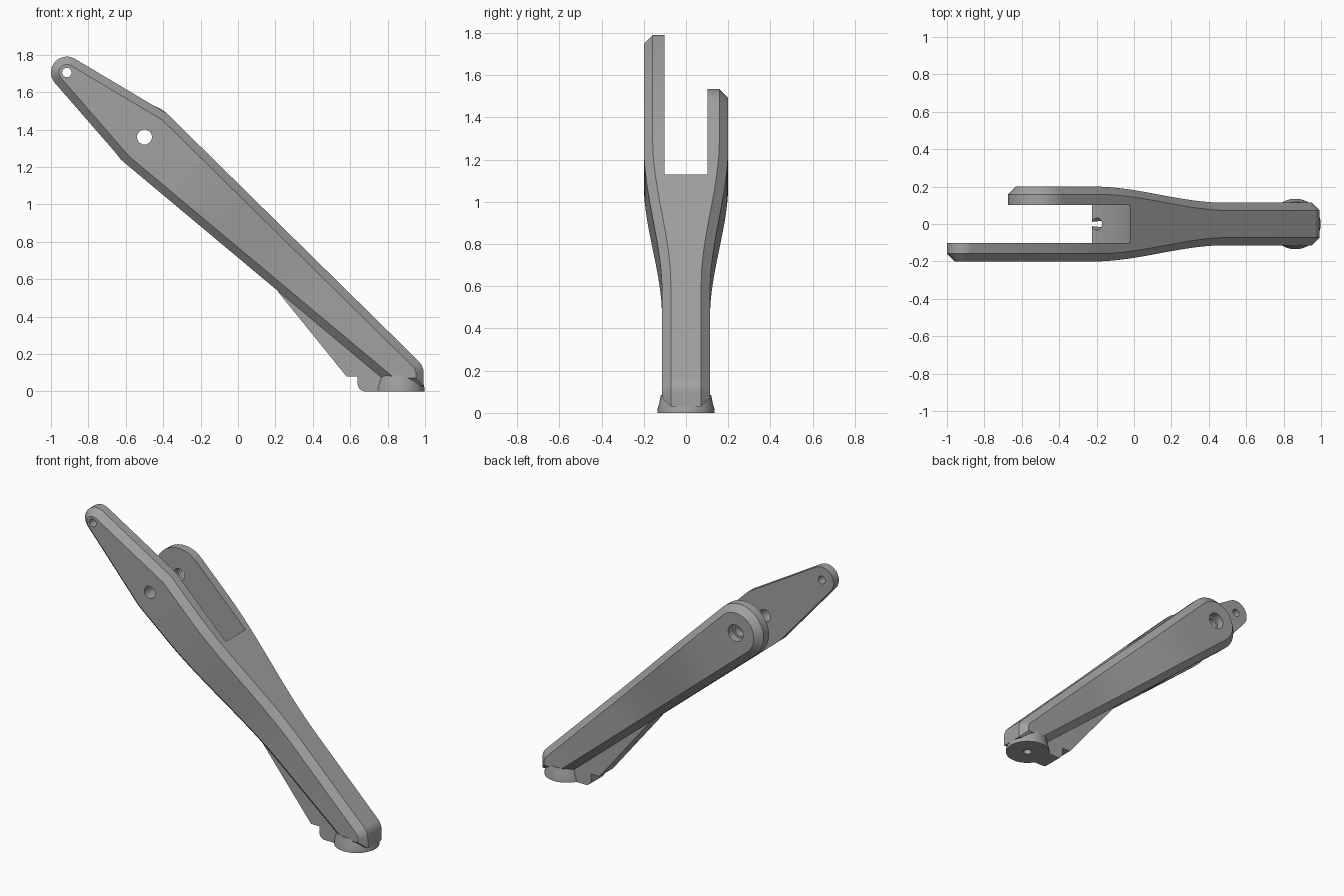
import bpy, bmesh, math
from mathutils import Vector, Matrix

if "Cube" in bpy.data.objects:
    bpy.data.objects.remove(bpy.data.objects["Cube"])

grey = bpy.data.materials.new("mid_grey")
grey.use_nodes = True
colour = (0.36, 0.36, 0.36, 1)
grey.diffuse_color = colour
grey.node_tree.nodes["Principled BSDF"].inputs["Base Color"].default_value = colour

PIVOT = Vector((-0.5, 0, 1.36))            # main pivot hole
AXIS = Vector((0.736, 0, -0.677)).normalized()
SIDE = Vector((0.677, 0, 0.736)).normalized()
CHAMFER = 0.042


def arc(cx, cz, r, a0, a1, n):
    angles = [math.radians(a0 + (a1 - a0) * i / n) for i in range(n + 1)]
    return [(cx + r * math.cos(a), cz + r * math.sin(a)) for a in angles]


def make(name, bm):
    bmesh.ops.recalc_face_normals(bm, faces=bm.faces)
    mesh = bpy.data.meshes.new(name)
    bm.to_mesh(mesh)
    bm.free()
    obj = bpy.data.objects.new(name, mesh)
    bpy.context.collection.objects.link(obj)
    mesh.materials.append(grey)
    return obj


def extrude(name, pts, y0, y1):
    bm = bmesh.new()
    face = bm.faces.new([bm.verts.new((x, y0, z)) for x, z in pts])
    geom = bmesh.ops.extrude_face_region(bm, geom=[face])["geom"]
    bmesh.ops.translate(bm, vec=(0, y1 - y0, 0),
                        verts=[g for g in geom if isinstance(g, bmesh.types.BMVert)])
    return make(name, bm)


def rod(name, start, end, r):
    start, end = Vector(start), Vector(end)
    bm = bmesh.new()
    turn = (end - start).to_track_quat("Z", "Y").to_matrix().to_4x4()
    bmesh.ops.create_cone(bm, cap_ends=True, segments=32, radius1=r, radius2=r,
                          depth=(end - start).length,
                          matrix=Matrix.Translation((start + end) / 2) @ turn)
    return make(name, bm)


def select_only(obj):
    bpy.ops.object.select_all(action="DESELECT")
    obj.select_set(True)
    bpy.context.view_layer.objects.active = obj


def cut(obj, cutters):
    select_only(obj)
    for c in cutters:
        c.hide_render = True
        mod = obj.modifiers.new("cut", "BOOLEAN")
        mod.operation, mod.solver, mod.object = "DIFFERENCE", "EXACT", c
        bpy.ops.object.modifier_apply(modifier=mod.name)


def inset(pts, d):
    # move each corner of a counter-clockwise outline inwards
    out = []
    for i, p in enumerate(pts):
        p = Vector(p)
        a = (p - Vector(pts[i - 1])).normalized()
        b = (Vector(pts[(i + 1) % len(pts)]) - p).normalized()
        na, nb = Vector((-a.y, a.x)), Vector((-b.y, b.x))
        q = p + (na + nb) * d / (1 + na.dot(nb))
        out.append((q.x, q.y))
    return out


def half_width(t):
    s = min(max((t - 0.28) / 0.97, 0), 1)
    return 0.2 - 0.086 * s * s * (3 - 2 * s)


def arm_half(name, outline, sign):
    bm = bmesh.new()
    rings = []
    for pts, y in ((outline, 0), (outline, 0.2 - CHAMFER), (inset(outline, CHAMFER), 0.2)):
        rings.append([bm.verts.new((x, y, z)) for x, z in pts])
    n = len(outline)
    for low, high in zip(rings, rings[1:]):
        for i in range(n):
            j = (i + 1) % n
            bm.faces.new((low[i], low[j], high[j], high[i]))
    bm.faces.new(rings[0])
    bm.faces.new(rings[-1])
    # slice across the arm, then narrow it towards the foot
    for k in range(19):
        bmesh.ops.bisect_plane(bm, geom=bm.verts[:] + bm.edges[:] + bm.faces[:],
                               plane_co=PIVOT + AXIS * (0.28 + 0.97 * k / 18), plane_no=AXIS)
    for v in bm.verts:
        if v.co.y > 0.1:
            v.co.y += half_width((v.co - PIVOT).dot(AXIS)) - 0.2
        v.co.y *= sign
    return make(name, bm)


# Outlines of the long and short fork sides share the lower arm
lower = [(0.82, 0.03), (0.993, 0.03)] + arc(0.898, 0.095, 0.095, 0, 45.7, 8)
pivot_end = arc(PIVOT.x, PIVOT.z, 0.174, 45.7, 230.4, 28)
tip_end = arc(-0.915, 1.705, 0.085, 59, 220, 20)
arm = arm_half("arm", [pivot_end[0]] + tip_end + [pivot_end[-1]] + lower, -1)
short_side = arm_half("short_fork_side", pivot_end + lower, 1)

# Fork slot with a round floor, pivot holes, tip hole, cable hole and foot hole
floor = []
for i in range(33):
    a = math.radians(-90 + 180 * i / 32)
    floor.append(PIVOT + (AXIS * math.cos(a) + SIDE * math.sin(a)) * 0.535)
floor += [floor[-1] - AXIS, floor[0] - AXIS]
slot = extrude("slot_cutter", [(p.x, p.z) for p in floor], -0.102, 0.102)
pivot_hole = rod("pivot_cutter", PIVOT - Vector((0, 0.4, 0)), PIVOT + Vector((0, 0.4, 0)), 0.04)
recess = rod("recess_cutter", PIVOT + Vector((0, 0.15, 0)), PIVOT + Vector((0, 0.3, 0)), 0.054)
tip_hole = rod("tip_cutter", (-0.915, -0.4, 1.705), (-0.915, 0.1, 1.705), 0.025)
cable_start = Vector((-0.215, 0.0, 0.935))
cable = rod("cable_cutter", cable_start - AXIS * 0.1, cable_start + AXIS * 0.2, 0.032)
foot_hole = rod("foot_cutter", (0.865, 0, -0.1), (0.865, 0, 0.1), 0.025)

cut(arm, [slot, pivot_hole, tip_hole, cable, foot_hole])
cut(short_side, [slot, pivot_hole, recess, cable, foot_hole])

# Merge the two sides along the middle
select_only(arm)
short_side.select_set(True)
bpy.ops.object.join()
bm = bmesh.new()
bm.from_mesh(arm.data)
middle = [f for f in bm.faces if all(abs(v.co.y) < 1e-4 for v in f.verts)]
bmesh.ops.delete(bm, geom=middle, context="FACES")
bmesh.ops.remove_doubles(bm, verts=bm.verts, dist=1e-4)
bm.to_mesh(arm.data)
bm.free()

# Flared round foot
bm = bmesh.new()
loop = [bm.verts.new((r, 0, z)) for r, z in
        ((0, 0), (0.135, 0), (0.134, 0.02), (0.126, 0.05), (0.119, 0.085), (0, 0.085))]
edges = [bm.edges.new(pair) for pair in zip(loop, loop[1:])]
bmesh.ops.spin(bm, geom=loop + edges, axis=(0, 0, 1), cent=(0, 0, 0),
               angle=math.tau, steps=48)
bmesh.ops.remove_doubles(bm, verts=bm.verts, dist=1e-4)
bmesh.ops.translate(bm, vec=(0.863, 0, 0), verts=bm.verts)
foot = make("foot", bm)
cut(foot, [foot_hole])

# Stepped rib under the arm
rib = extrude("rib", [(0.2, 0.56), (0.22, 0.525), (0.58, 0.08), (0.64, 0.08)]
              + arc(0.68, 0.04, 0.04, 180, 270, 6) + [(0.8, 0), (0.8, 0.08)], -0.07, 0.07)

for c in (slot, pivot_hole, recess, tip_hole, cable, foot_hole):
    bpy.data.objects.remove(c)
for obj in (arm, foot, rib):
    select_only(obj)
    bpy.ops.object.shade_smooth_by_angle(angle=math.radians(30))
